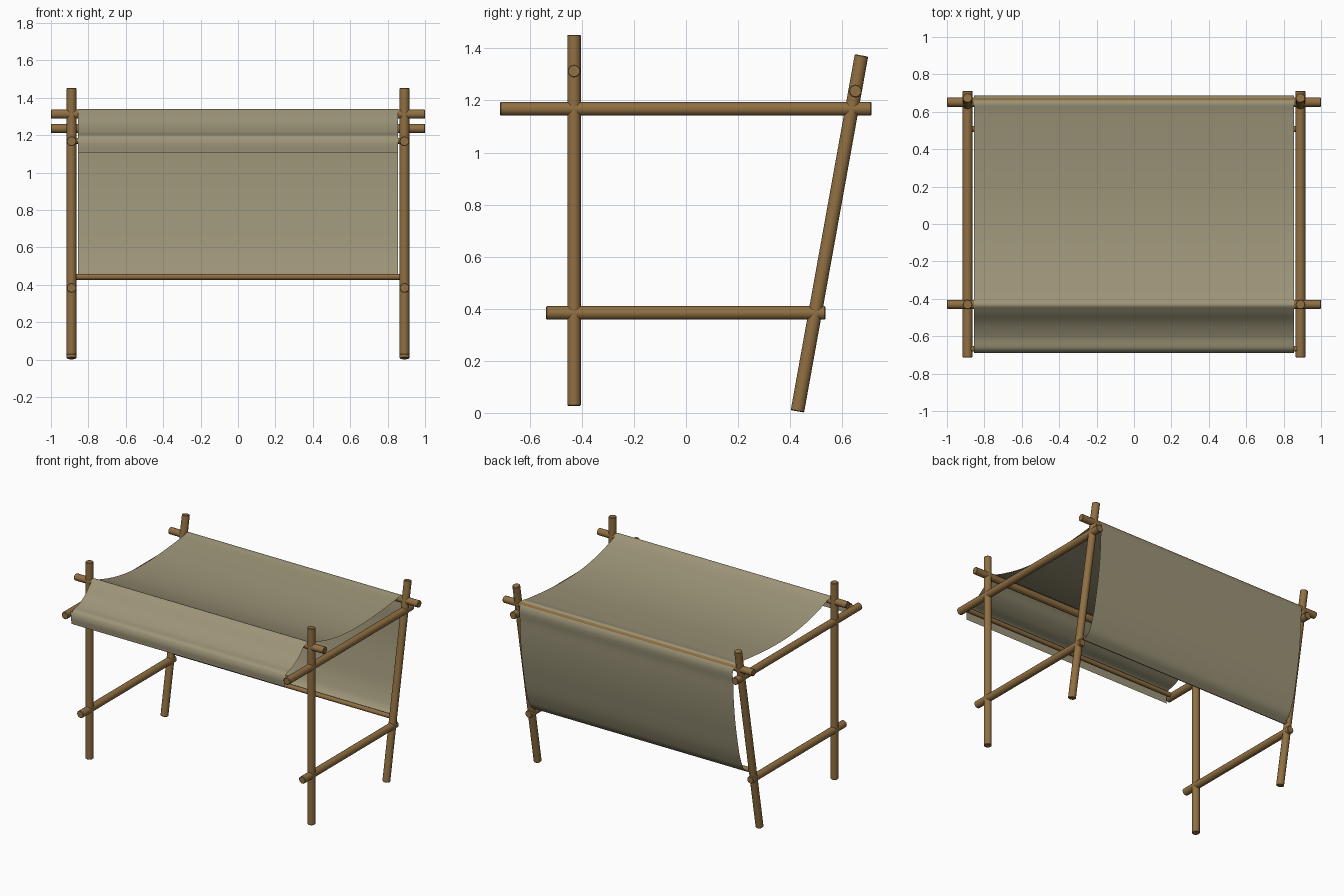
import bpy, bmesh
from mathutils import Vector

if "Cube" in bpy.data.objects:
    bpy.data.objects.remove(bpy.data.objects["Cube"])


def material(name, colour):
    m = bpy.data.materials.new(name)
    m.diffuse_color = (*colour, 1)
    m.use_nodes = True
    m.node_tree.nodes["Principled BSDF"].inputs["Base Color"].default_value = m.diffuse_color
    return m


WOOD = material("brown wood", (0.28, 0.16, 0.054))
CLOTH = material("khaki canvas", (0.335, 0.298, 0.188))


def finish(name, bm, mat, angle):
    me = bpy.data.meshes.new(name)
    bm.to_mesh(me)
    bm.free()
    me.materials.append(mat)
    ob = bpy.data.objects.new(name, me)
    bpy.context.collection.objects.link(ob)
    bpy.ops.object.select_all(action='DESELECT')
    ob.select_set(True)
    bpy.context.view_layer.objects.active = ob
    bpy.ops.object.shade_smooth_by_angle(angle=angle)
    return ob


def pole(name, a, b, r):
    """Round wooden pole between two points, with softened ends."""
    a, b = Vector(a), Vector(b)
    d = b - a
    bm = bmesh.new()
    bmesh.ops.create_cone(bm, cap_ends=True, segments=20, radius1=r, radius2=r, depth=d.length)
    rims = [e for e in bm.edges if abs(e.verts[0].co.z - e.verts[1].co.z) < 1e-5]
    bmesh.ops.bevel(bm, geom=rims, offset=0.003, segments=1, affect='EDGES')
    rot = Vector((0, 0, 1)).rotation_difference(d).to_matrix()
    for v in bm.verts:
        v.co = rot @ v.co + (a + b) / 2
    finish(name, bm, WOOD, 0.6)


# Side frames: upright front post, leaning back post, two rails
R = 0.026
for side, s in (("left", -1), ("right", 1)):
    x = 0.89 * s
    pole(side + "_front_post", (x, -0.43, 0.027), (x, -0.43, 1.452), R)
    pole(side + "_back_post", (x, 0.428, 0.006), (x, 0.674, 1.373), R)
    pole(side + "_upper_rail", (x, -0.714, 1.168), (x, 0.712, 1.168), R)
    pole(side + "_lower_rail", (x, -0.537, 0.384), (x, 0.535, 0.384), R)

# Crossbars spanning the width
pole("front_top_bar", (-1, -0.43, 1.313), (1, -0.43, 1.313), 0.0245)
pole("back_top_bar", (-1, 0.651, 1.236), (1, 0.651, 1.236), 0.0245)
pole("front_awning_bar", (-0.89, -0.667, 1.17), (0.89, -0.667, 1.17), 0.016)
pole("back_lower_bar", (-0.89, 0.508, 0.443), (0.89, 0.508, 0.443), 0.016)

# Canvas: sagging side profile (y, z) draped over the bars
PROFILE = [(-0.686, 1.108), (-0.687, 1.168), (-0.677, 1.191), (-0.61, 1.213),
           (-0.53, 1.258), (-0.465, 1.318), (-0.432, 1.34), (-0.398, 1.322),
           (-0.28, 1.282), (-0.08, 1.239), (0.15, 1.224), (0.4, 1.236),
           (0.6, 1.256), (0.655, 1.262), (0.677, 1.24), (0.68, 1.12),
           (0.668, 0.93), (0.638, 0.73), (0.59, 0.53), (0.56, 0.465), (0.512, 0.425)]


def catmull(pts, n):
    p = [Vector(q) for q in pts]
    p = [2 * p[0] - p[1]] + p + [2 * p[-1] - p[-2]]
    out = []
    for i in range(1, len(p) - 2):
        p0, p1, p2, p3 = p[i - 1:i + 3]
        # Tangents weighted by span length so short spans do not overshoot
        l0, l1, l2 = (p1 - p0).length, (p2 - p1).length, (p3 - p2).length
        m1 = ((p1 - p0) / l0 * l1 + (p2 - p1) / l1 * l0) / (l0 + l1) * l1
        m2 = ((p2 - p1) / l1 * l2 + (p3 - p2) / l2 * l1) / (l1 + l2) * l1
        for k in range(n):
            t = k / n
            out.append((2*t**3 - 3*t*t + 1) * p1 + (t**3 - 2*t*t + t) * m1
                       + (3*t*t - 2*t**3) * p2 + (t**3 - t*t) * m2)
    return out + [p[-2]]


bm = bmesh.new()
rows = [[bm.verts.new((x, q.x, q.y)) for x in (-0.856, 0, 0.856)] for q in catmull(PROFILE, 5)]
for r0, r1 in zip(rows, rows[1:]):
    for i in range(2):
        bm.faces.new((r0[i], r0[i + 1], r1[i + 1], r1[i]))
finish("canvas_canopy", bm, CLOTH, 1.2)
